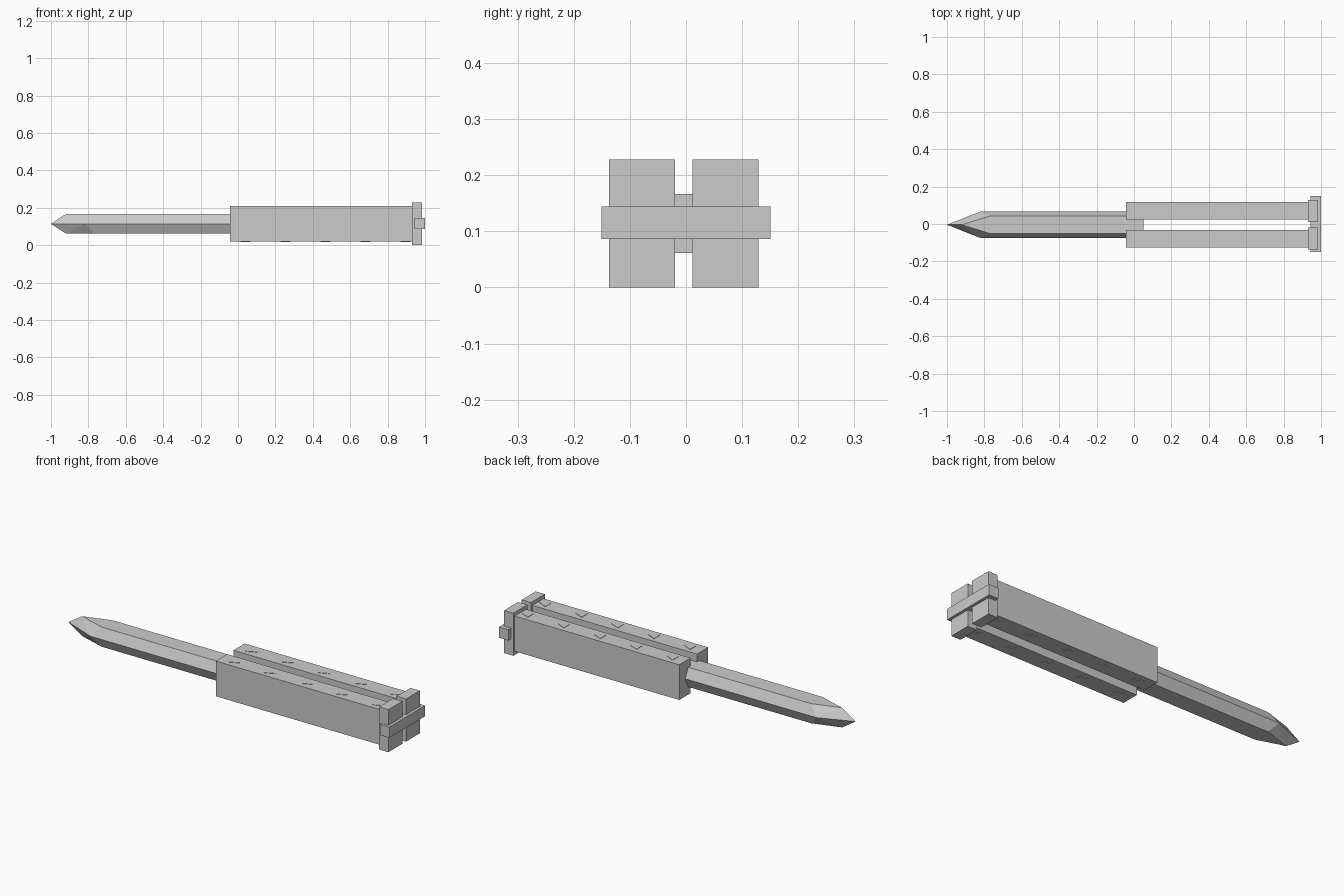
import bpy, bmesh

if "Cube" in bpy.data.objects:
    bpy.data.objects.remove(bpy.data.objects["Cube"])

CY = -0.004   # centre line of blade and handles
CZ = 0.114    # mid height


def mesh_object(name, verts, faces):
    me = bpy.data.meshes.new(name)
    me.from_pydata(verts, [], faces)
    bm = bmesh.new()
    bm.from_mesh(me)
    bmesh.ops.recalc_face_normals(bm, faces=bm.faces)
    bm.to_mesh(me)
    bm.free()
    ob = bpy.data.objects.new(name, me)
    bpy.context.collection.objects.link(ob)
    return ob


def prism(name, outline, z0, z1):
    n = len(outline)
    verts = [(x, y, z) for z in (z0, z1) for x, y in outline]
    faces = [tuple(range(n)), tuple(range(n, 2 * n))]
    faces += [(i, (i + 1) % n, (i + 1) % n + n, i + n) for i in range(n)]
    return mesh_object(name, verts, faces)


def box(name, x0, x1, y0, y1, z0, z1):
    return prism(name, [(x0, y0), (x1, y0), (x1, y1), (x0, y1)], z0, z1)


# Blade: hexagonal section with a faceted point
def blade():
    w, f, h = 0.072, 0.047, 0.0525
    section = [(-w, 0), (-f, h), (f, h), (w, 0), (f, -h), (-f, -h)]
    verts = [(0.05, CY + y, CZ + z) for y, z in section]
    verts += [(-0.818 if z == 0 else -0.77, CY + y, CZ + z) for y, z in section]
    verts += [(-0.92, CY, CZ + h), (-0.92, CY, CZ - h), (-1.0, CY, CZ)]
    top, bottom, tip = 12, 13, 14
    faces = [(0, 1, 2, 3, 4, 5)]
    for i in range(6):
        j = (i + 1) % 6
        if i == 1:
            faces.append((1, 2, 8, top, 7))
        elif i == 4:
            faces.append((4, 5, 11, bottom, 10))
        else:
            faces.append((i, j, j + 6, i + 6))
    for mid, up, low in ((6, 7, 11), (9, 8, 10)):
        faces += [(mid, up, top), (mid, top, tip),
                  (mid, low, bottom), (mid, bottom, tip)]
    return mesh_object("blade", verts, faces)


blade()

# Two handle halves, each with an end cap and raised triangular grips
for side, s in (("front", -1), ("back", 1)):
    ys = sorted((CY + s * 0.027, CY + s * 0.122))
    box(side + "_handle", -0.043, 0.94, *ys, 0.02, 0.2085)
    cap = sorted((CY + s * 0.0155, CY + s * 0.133))
    box(side + "_end_cap", 0.93, 0.985, *cap, 0.0, 0.2277)
    yc = sum(ys) / 2
    for i in range(5):
        x = 0.04 + 0.214 * i
        tri = [(x - 0.027, yc - 0.025), (x + 0.027, yc), (x - 0.027, yc + 0.025)]
        prism(f"{side}_top_grip_{i}", tri, 0.2, 0.2105)
        prism(f"{side}_bottom_grip_{i}", tri, 0.018, 0.03)

# Latch bar across the end caps
box("latch_bar", 0.944, 1.0, -0.151, 0.151, 0.0866, 0.1438)
